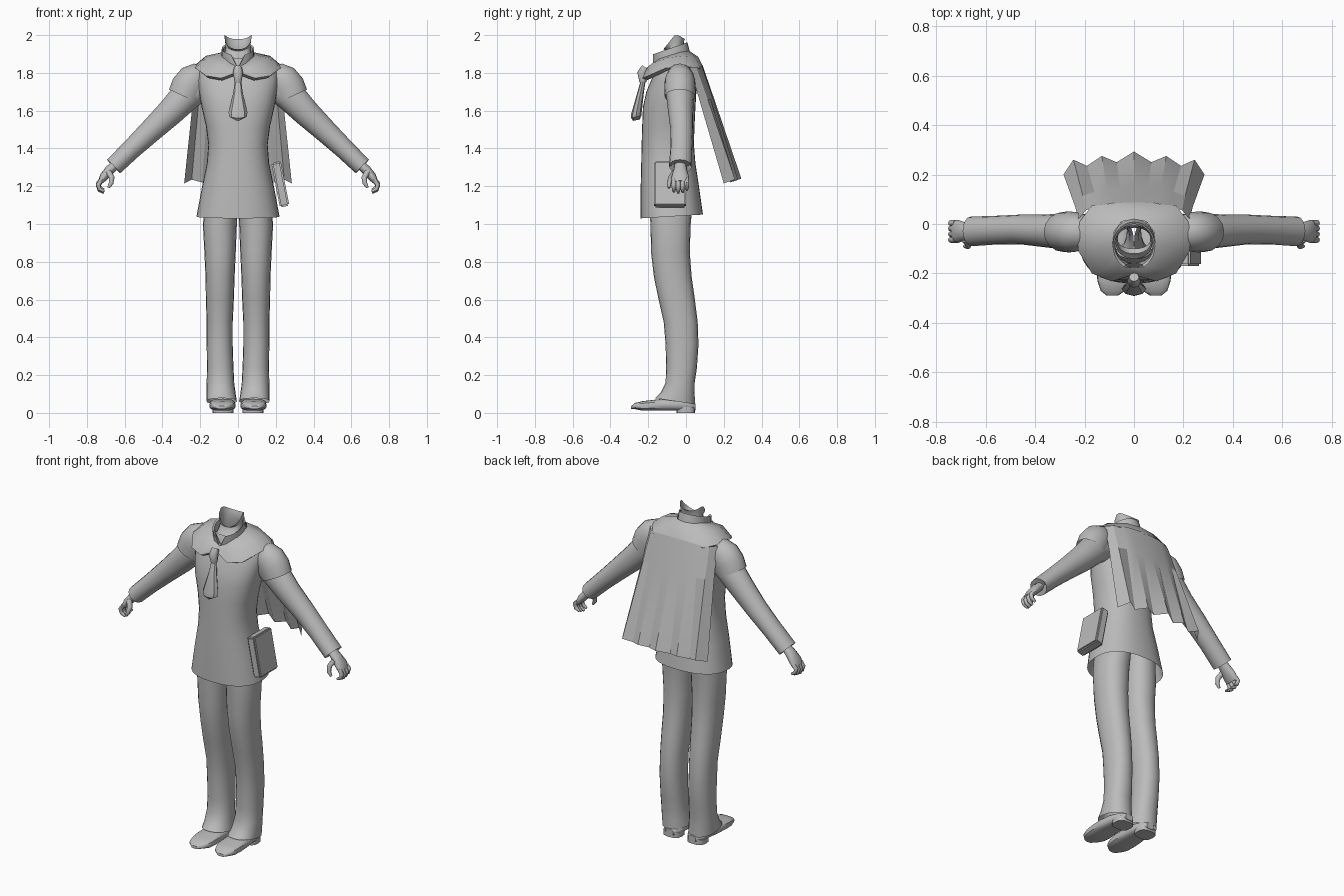
import bpy, bmesh, math
from mathutils import Vector as V

if "Cube" in bpy.data.objects:
    bpy.data.objects.remove(bpy.data.objects["Cube"])

grey = bpy.data.materials.new("plain grey")
grey.diffuse_color = (0.5, 0.5, 0.5, 1)
grey.use_nodes = True
grey.node_tree.nodes["Principled BSDF"].inputs["Base Color"].default_value = grey.diffuse_color


def finish(name, verts, faces, angle=40, smooth=True):
    me = bpy.data.meshes.new(name)
    me.from_pydata([tuple(v) for v in verts], [], faces)
    bm = bmesh.new()
    bm.from_mesh(me)
    bmesh.ops.recalc_face_normals(bm, faces=bm.faces)
    bm.to_mesh(me)
    bm.free()
    me.materials.append(grey)
    ob = bpy.data.objects.new(name, me)
    bpy.context.collection.objects.link(ob)
    bpy.ops.object.select_all(action='DESELECT')
    ob.select_set(True)
    bpy.context.view_layer.objects.active = ob
    if smooth:
        bpy.ops.object.shade_smooth_by_angle(angle=math.radians(angle))
    return ob


def bridge(name, rings, closed=True, caps=(False, False), angle=40):
    """Skin a list of equal-length point rows."""
    n = len(rings[0])
    verts = [p for r in rings for p in r]
    faces = []
    for i in range(len(rings) - 1):
        for j in range(n if closed else n - 1):
            k = (j + 1) % n
            faces.append((i * n + j, i * n + k, (i + 1) * n + k, (i + 1) * n + j))
    if caps[0]:
        faces.append(tuple(range(n)))
    if caps[1]:
        faces.append(tuple(range(len(verts) - n, len(verts))))
    return finish(name, verts, faces, angle)


def spow(c, e):
    return math.copysign(abs(c) ** e, c)


def ring(c, a, b, n=24, e=1.0):
    return [V(c) + V(a) * spow(math.cos(2 * math.pi * i / n), e)
            + V(b) * spow(math.sin(2 * math.pi * i / n), e) for i in range(n)]


def box_ring(z, x0, x1, y0, y1, n=24, e=0.9, tilt=0):
    """Flat ring from its extents; tilt raises the back and lowers the front."""
    return ring(((x0 + x1) / 2, (y0 + y1) / 2, z), ((x1 - x0) / 2, 0, 0),
                (0, (y1 - y0) / 2, tilt), n, e)


def tube(name, pts, radii, n=8, caps=(True, True)):
    pts = [V(p) for p in pts]
    rings = []
    for i, p in enumerate(pts):
        d = (pts[min(i + 1, len(pts) - 1)] - pts[max(i - 1, 0)]).normalized()
        side = V((0, 1, 0)) if abs(d.y) < 0.8 else V((1, 0, 0))
        a = d.cross(side).normalized()
        r = radii[i] if isinstance(radii[i], tuple) else (radii[i],) * 2
        rings.append(ring(p, a * r[0], d.cross(a) * r[1], n))
    return bridge(name, rings, caps=caps, angle=50)


# coat body, open at the hem
coat = [(1.04, .22, -.24, .09, .01), (1.2, .19, -.24, .068, .004), (1.32, .165, -.237, .05, 0),
        (1.42, .157, -.235, .042, 0), (1.52, .17, -.232, .045, 0), (1.62, .193, -.228, .05, 0),
        (1.70, .207, -.21, .055, 0), (1.76, .215, -.185, .055, 0), (1.82, .21, -.16, .05, 0),
        (1.86, .16, -.15, .04, 0), (1.89, .09, -.14, .015, .01)]
bridge("coat", [box_ring(z, -w, w, a, b, 32, .85, t) for z, w, a, b, t in coat])

# neck stump with a top edge dipping at the front
rows = [box_ring(z, -w, w, a, b) for z, w, a, b in
        [(1.87, .075, -.14, .0), (1.93, .066, -.105, -.015), (1.97, .068, -.1, -.01)]]
top = box_ring(2.0, -.072, .072, -.12, -.005)
for p in top:
    p.z = 2.0 - .075 * max(0, (-.06 - p.y) / .06) - .025 * max(0, (p.y + .04) / .04)
for p in rows[2]:
    p.z -= .06 * max(0, (-.055 - p.y) / .05)
for p in rows[1]:
    p.z -= .03 * max(0, (-.055 - p.y) / .05)
bridge("neck", rows + [top])


# standing collar, split in a V at the front
def collar_row(rx, y0, y1, zf, zb, gap):
    out = []
    for i in range(25):
        a = -math.pi / 2 + gap + (2 * math.pi - 2 * gap) * i / 24
        t = (math.sin(a) + 1) / 2
        out.append(V((rx * math.cos(a), y0 + (y1 - y0) * t, zf + (zb - zf) * t)))
    return out


bridge("collar", [collar_row(.088, -.175, .022, 1.835, 1.905, .06),
                  collar_row(.086, -.185, .008, 1.895, 1.962, .45),
                  collar_row(.078, -.172, .0, 1.89, 1.957, .45),
                  collar_row(.076, -.16, .005, 1.835, 1.905, .06)], closed=False)

# shawl over the shoulders: half columns from front knot to back
inner = [(0, -.175, 1.83), (.04, -.17, 1.85), (.07, -.14, 1.875), (.085, -.08, 1.895),
         (.08, -.03, 1.91), (.05, .01, 1.915), (0, .02, 1.915)]
mid = [(0, -.2, 1.82), (.055, -.205, 1.83), (.12, -.18, 1.85), (.165, -.1, 1.88),
       (.17, -.02, 1.89), (.1, .05, 1.885), (0, .065, 1.885)]
outer = [(0, -.205, 1.805), (.09, -.232, 1.772), (.17, -.2, 1.785), (.225, -.11, 1.825),
         (.235, -.01, 1.835), (.17, .075, 1.825), (0, .092, 1.83)]


def both(row):
    return [V((-x, y, z)) for x, y, z in row[::-1]][:-1] + [V(p) for p in row]


under = [(x * .93, y * .9, z - .012) for x, y, z in outer]
rows = [both([V(p) for p in r])[:] for r in (inner, mid, outer, under)]
bridge("shawl", [r[:-1] if (r[0] - r[-1]).length < 1e-5 else r for r in
                 [[V((-x, y, z)) for x, y, z in q[:0:-1]] + [V(p) for p in q[:-1]]
                  for q in (inner, mid, outer, under)]], angle=60)

# hanging cape with a pleated hem
cape_top = [(0, .088, 1.84), (.05, .086, 1.84), (.1, .083, 1.838), (.15, .075, 1.833),
            (.195, .055, 1.83), (.225, .02, 1.83)]
cape_mid = [(0, .15, 1.66), (.055, .143, 1.66), (.11, .145, 1.66), (.16, .13, 1.66),
            (.207, .115, 1.66), (.238, .07, 1.66)]
cape_hem = [(0, .293, 1.24), (.07, .25, 1.225), (.13, .275, 1.235), (.19, .235, 1.22),
            (.245, .26, 1.235), (.285, .2, 1.215)]
bridge("cape", [both(r) for r in (cape_top, cape_mid, cape_hem)], closed=False, angle=25)

# neckerchief knot and hanging tail
tube("scarf_knot", [(0, -.215, 1.83), (0, -.232, 1.80), (0, -.228, 1.75)],
     [.02, .027, .018], 8)
bridge("scarf_tail", [ring((0, y, z), (w, 0, 0), (0, d, d * .2), 8) for z, y, w, d in
                      [(1.78, -.222, .016, .012), (1.70, -.24, .024, .018),
                       (1.59, -.262, .05, .028), (1.567, -.264, .046, .027),
                       (1.55, -.262, .012, .018)]], caps=(True, True), angle=35)

# satchel book leaning on the hip
bm = bmesh.new()
bmesh.ops.create_cube(bm, size=1)
for v in bm.verts:
    v.co = V((.224 + v.co.x * .05 - v.co.z * .046, -.085 + v.co.y * .17, 1.21 + v.co.z * .235 + v.co.x * .012))
bmesh.ops.bevel(bm, geom=bm.edges[:], offset=.008, segments=2, affect='EDGES')
bm.verts.index_update()
finish("hip_book", [v.co.copy() for v in bm.verts], [[v.index for v in f.verts] for f in bm.faces])
bm.free()

leg = [(1.16, .0, .165, -.2, .04), (1.0, .006, .186, -.188, .025), (.85, .012, .178, -.185, .02),
       (.72, .018, .172, -.17, .03), (.6, .022, .17, -.145, .047), (.48, .028, .166, -.118, .062),
       (.36, .028, .166, -.108, .066), (.24, .024, .164, -.105, .058), (.16, .02, .166, -.108, .046),
       (.105, .013, .167, -.135, .046)]
shoe = [(.05, .05, .1, .05), (.02, .025, .13, .06), (-.05, .02, .14, .075), (-.12, .015, .15, .075),
        (-.18, .012, .152, .068), (-.23, .018, .148, .062), (-.27, .035, .135, .053), (-.29, .065, .11, .036)]

for s, side in ((-1, "right"), (1, "left")):
    # trouser leg, hem dropping towards the heel
    rows = [box_ring(z, s * a, s * b, y0, y1, 20) for z, a, b, y0, y1 in leg]
    rows.append(box_ring(.062, s * .006, s * .167, -.165, .047, 20, .9, -.016))
    bridge(side + "_trouser_leg", rows)

    # shoe upper lofted heel to toe, with heel block
    rows = []
    for y, a, b, h in shoe:
        lo = .012 + (.008 if y < -.26 else 0)
        rows.append(ring((s * (a + b) / 2, y, (lo + h) / 2), ((b - a) / 2, 0, 0),
                         (0, 0, (h - lo) / 2), 16, .65))
    bridge(side + "_shoe", rows, caps=(True, True))
    bridge(side + "_heel", [box_ring(z, s * .025, s * .135, -.05, .048, 16, .7)
                            for z in (0, .03)], caps=(True, True))

    # sleeve with a turned-in cuff
    tube(side + "_sleeve", [(s * x, y, z) for x, y, z in
                            [(.19, -.03, 1.745), (.27, -.03, 1.685), (.36, -.028, 1.59), (.46, -.022, 1.495),
                             (.56, -.025, 1.4), (.658, -.03, 1.305), (.645, -.03, 1.317)]],
         [(.085, .07), (.083, .075), (.072, .066), (.062, .06), (.054, .058), (.05, .06), (.036, .04)],
         16, (False, True))

    # shoulder cap flaring over the sleeve
    tube(side + "_shoulder_cap", [(s * x, -.032, z) for x, z in
                                  [(.17, 1.795), (.2, 1.785), (.235, 1.762), (.262, 1.725), (.285, 1.675)]],
         [(.045, .04), (.072, .068), (.088, .08), (.093, .083), (.088, .081)], 16, (True, False))

    # hand: palm, four curled fingers and thumb
    tube(side + "_palm", [(s * x, -.03, z) for x, z in
                          [(.645, 1.318), (.68, 1.285), (.71, 1.25), (.728, 1.222)]],
         [(.024, .03), (.026, .036), (.023, .046), (.014, .046)], 12)
    for i, y in enumerate((-.064, -.041, -.018, .004)):
        k = (0, -.006, -.002, .008)[i]
        tube(f"{side}_finger_{i + 1}", [(s * .722, y, 1.235), (s * .74, y, 1.208 + k),
                                        (s * .733, y, 1.185 + k), (s * .71, y, 1.172 + k)],
             [.012, .0125, .011, .007], 8)
    tube(side + "_thumb", [(s * .685, -.06, 1.275), (s * .668, -.08, 1.245),
                           (s * .672, -.09, 1.215), (s * .686, -.09, 1.192)],
         [.016, .015, .012, .007], 8)
